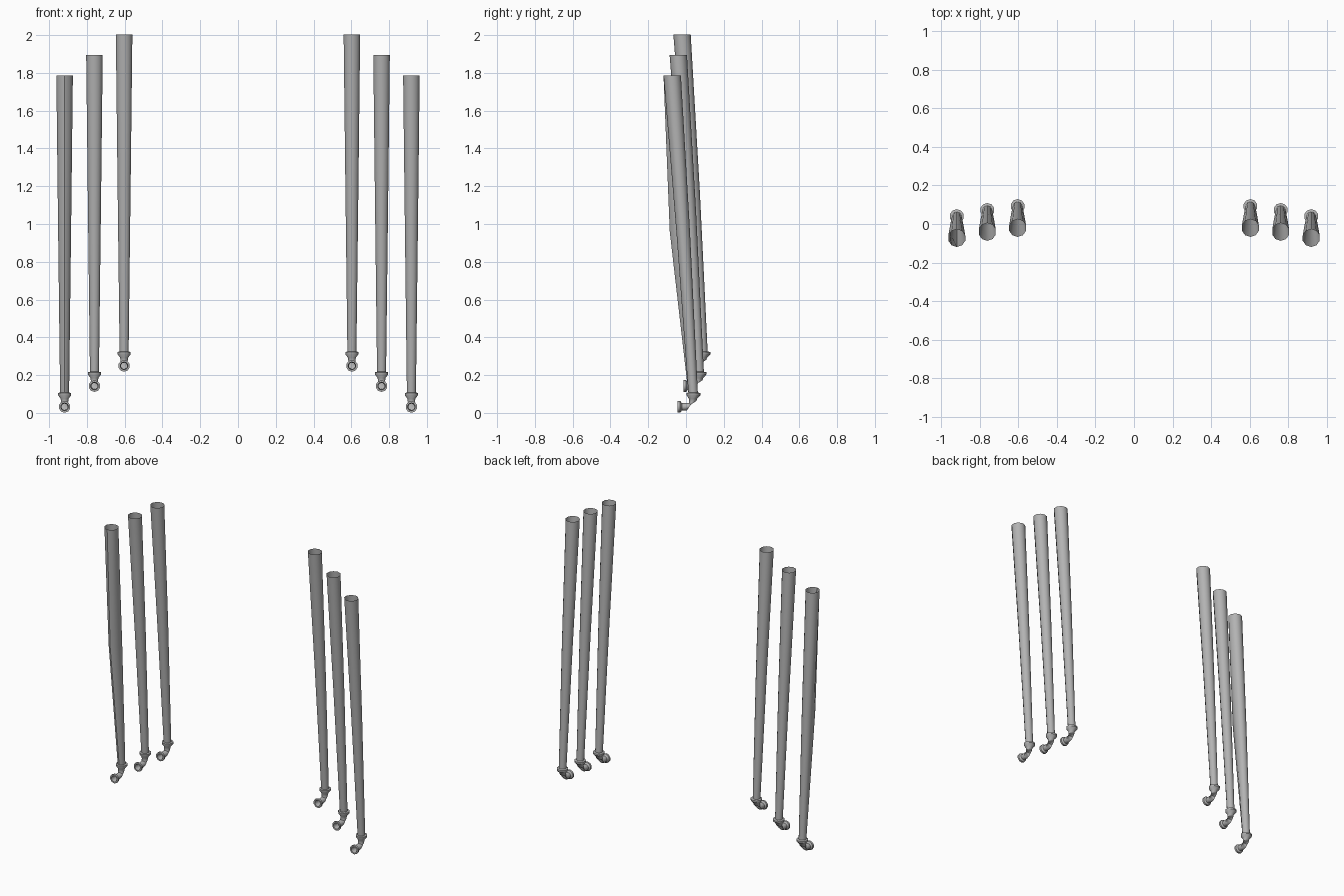
import bpy, bmesh, math
from mathutils import Vector

if "Cube" in bpy.data.objects:
    bpy.data.objects.remove(bpy.data.objects["Cube"])

SIDES = 10

metal = bpy.data.materials.new("grey metal")
metal.diffuse_color = (0.45, 0.45, 0.45, 1)
metal.use_nodes = True
metal.node_tree.nodes["Principled BSDF"].inputs["Base Color"].default_value = metal.diffuse_color


def sweep(name, stations, offset, bulge=0.0):
    """Loft rings (y, z, radius, tilt in degrees) lying in the x = 0 plane.
    Tilt 0 is a level ring, tilt 90 a ring facing the front."""
    bm = bmesh.new()
    rings = []
    for i, (y, z, r, tilt) in enumerate(stations):
        t = math.radians(tilt)
        ring = []
        for k in range(SIDES):
            a = 2 * math.pi * k / SIDES
            u, v = r * math.sin(a), -r * math.cos(a)
            p = Vector((u, y + v * math.cos(t), z + v * math.sin(t)))
            if bulge and i == 1:
                p.y -= bulge * max(0.0, math.cos(a))
            ring.append(bm.verts.new(p + Vector(offset)))
        rings.append(ring)
    for a, b in zip(rings, rings[1:]):
        for k in range(SIDES):
            n = (k + 1) % SIDES
            bm.faces.new((a[k], a[n], b[n], b[k]))
    mesh = bpy.data.meshes.new(name)
    bm.to_mesh(mesh)
    bm.free()
    mesh.materials.append(metal)
    obj = bpy.data.objects.new(name, mesh)
    bpy.context.collection.objects.link(obj)
    bpy.ops.object.select_all(action='DESELECT')
    obj.select_set(True)
    bpy.context.view_layer.objects.active = obj
    bpy.ops.object.shade_smooth_by_angle(angle=math.radians(40))


# Long tapered tube, open at the top
tube = [(0.038, 0.10, 0.025, 0), (-0.015, 0.96, 0.036, 0), (-0.073, 1.785, 0.046, 0)]

# Elbow: front mouth with a flange, quarter bend, then an upper collar
elbow = [(-0.020, 0.032, 0.017, 90), (-0.044, 0.032, 0.021, 90),
         (-0.044, 0.032, 0.031, 90), (-0.031, 0.032, 0.031, 90),
         (-0.022, 0.032, 0.020, 90)]
for step in range(5):
    ang = math.radians(step * 20)
    elbow.append((0.002 + 0.034 * math.sin(ang), 0.066 - 0.034 * math.cos(ang),
                  0.020, 90 - step * 20))
elbow += [(0.037, 0.075, 0.022, 0), (0.040, 0.094, 0.037, 0),
          (0.040, 0.105, 0.037, 0), (0.038, 0.108, 0.025, 0)]

# Three stepped pipes on each side
for side, label in ((-1, "left"), (1, "right")):
    for place, x, dy, dz in (("outer", 0.918, 0.0, 0.0),
                             ("middle", 0.760, 0.032, 0.110),
                             ("inner", 0.603, 0.052, 0.217)):
        offset = (side * x, dy, dz)
        dented = side < 0 and place == "outer"
        sweep(f"{label}_{place}_tube", tube, offset, 0.035 if dented else 0.0)
        sweep(f"{label}_{place}_elbow", elbow, offset)
